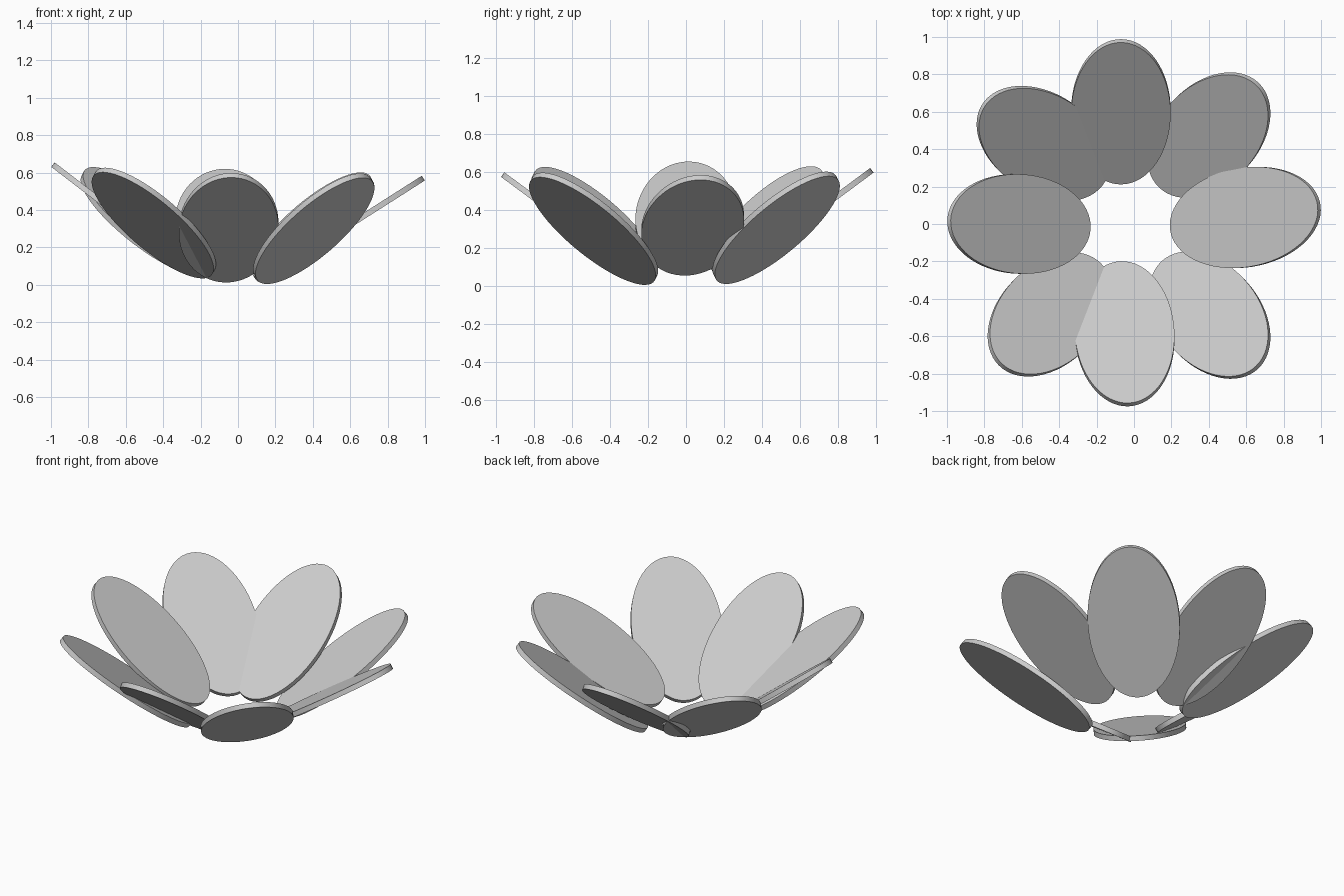
import bpy
from math import radians
from mathutils import Matrix, Vector

cube = bpy.data.objects.get("Cube")
if cube:
    bpy.data.objects.remove(cube, do_unlink=True)

# Single plain grey
grey = bpy.data.materials.new("light_grey")
grey.use_nodes = True
color = (0.6, 0.6, 0.6, 1)
grey.diffuse_color = color
grey.node_tree.nodes["Principled BSDF"].inputs["Base Color"].default_value = color

HALF_LENGTH, HALF_WIDTH, THICKNESS = 0.472, 0.266, 0.03


def petal(name, heading, center, tilt, spin):
    """Thin oval disc, rising outwards along its heading."""
    bpy.ops.mesh.primitive_cylinder_add(vertices=64, radius=1, depth=1)
    ob = bpy.context.object
    ob.name = name
    ob.data.materials.append(grey)
    ob.data.transform(Matrix.Diagonal((HALF_LENGTH, HALF_WIDTH, THICKNESS, 1)))
    bpy.ops.object.shade_smooth_by_angle(angle=radians(30))
    ob.matrix_world = (Matrix.Translation(Vector(center))
                       @ Matrix.Rotation(radians(heading), 4, "Z")
                       @ Matrix.Rotation(radians(-tilt), 4, "Y")
                       @ Matrix.Rotation(radians(spin), 4, "Z"))


# Ring of eight petals, each slightly off the regular pattern:
# name, centre, tilt, spin in its own plane
petals = [
    ("left_petal", (0.595, 0.035, 0.318), 32.5, 7.5),
    ("back_left_petal", (0.40, 0.475, 0.305), 37, 1),
    ("back_petal", (-0.07, 0.60, 0.327), 36.5, 0),
    ("back_right_petal", (-0.485, 0.43, 0.335), 37, 7.5),
    ("right_petal", (-0.615, 0, 0.355), 37.5, -2.5),
    ("front_right_petal", (-0.45, -0.483, 0.33), 37, 0),
    ("front_petal", (-0.05, -0.587, 0.305), 36.5, 2.5),
    ("front_left_petal", (0.405, -0.487, 0.30), 37, -2.5),
]
for i, (name, center, tilt, spin) in enumerate(petals):
    petal(name, i * 45, center, tilt, spin)
